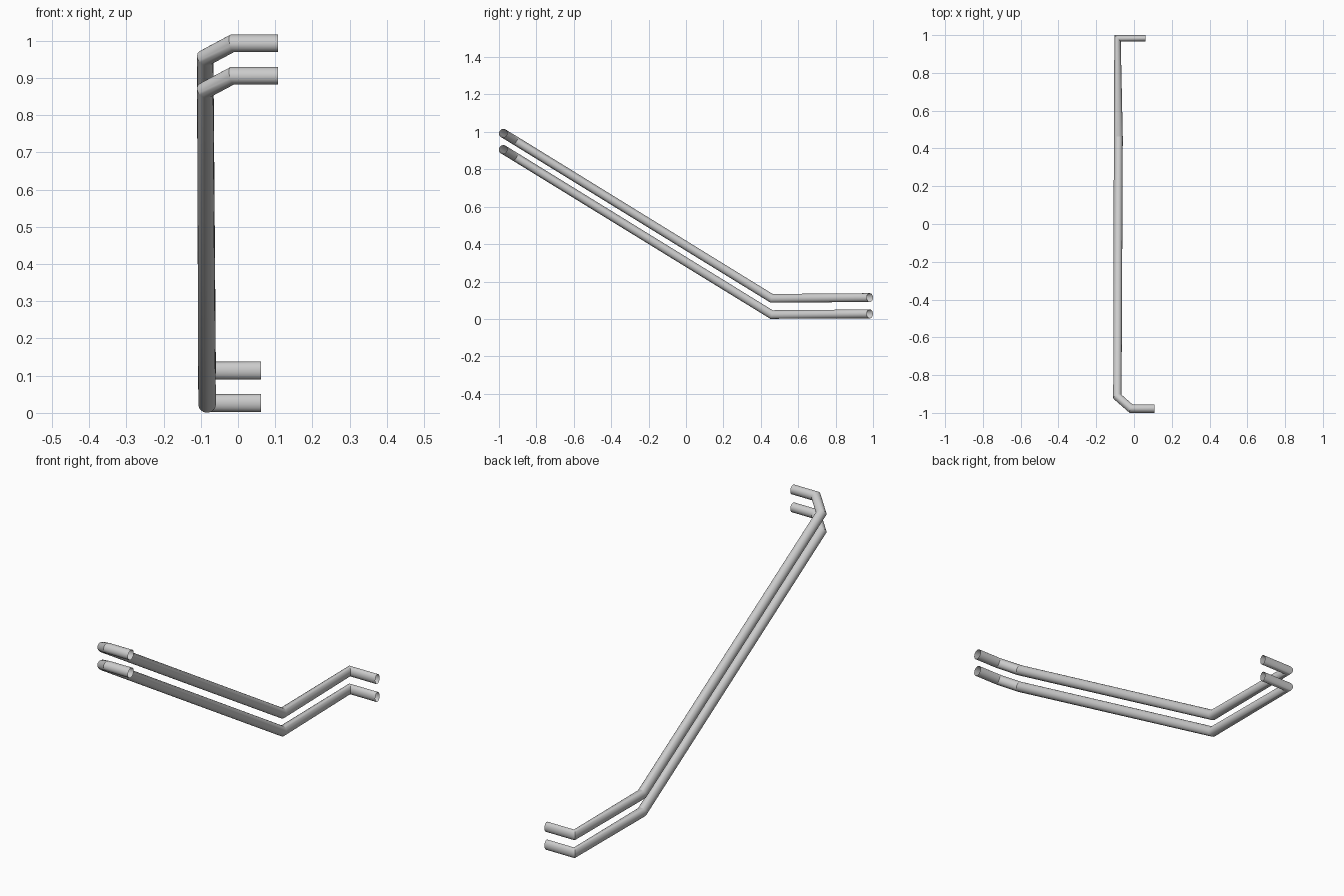
import bpy, bmesh, math
from mathutils import Vector

if "Cube" in bpy.data.objects:
    bpy.data.objects.remove(bpy.data.objects["Cube"])

R = 0.0238       # tube radius
SIDES = 20
GAP = 0.087      # vertical distance between the rails

# Centre line of the lower rail, from the low far end to the high near end
PATH = [Vector(p) for p in (
    (0.062, 0.983, 0.0268),
    (-0.087, 0.983, 0.0268),
    (-0.083, 0.457, 0.0235),
    (-0.088, -0.914, 0.867),
    (-0.015, -0.978, 0.906),
    (0.108, -0.978, 0.906),
)]


def corner_rings(path):
    """Circles lying in the bisecting plane of each bend, without twist."""
    dirs = [(b - a).normalized() for a, b in zip(path, path[1:])]
    normals = [(a + b).normalized() for a, b in zip(dirs, dirs[1:])]
    up = Vector((0, 0, 1))
    u = (up - normals[0] * up.dot(normals[0])).normalized()
    v = normals[0].cross(u)
    ring = []
    for i in range(SIDES):
        a = 2 * math.pi * i / SIDES
        ring.append((u * math.cos(a) + v * math.sin(a)) * R)
    rings = [ring]
    for n0, n1 in zip(normals, normals[1:]):
        q = n0.rotation_difference(n1)
        rings.append([q @ o for o in rings[-1]])
    # Square-cut ends keep the squeezed section of the neighbouring bend
    flat = lambda r: [Vector((0, o.y, o.z)) for o in r]
    return [flat(rings[0])] + rings + [flat(rings[-1])]


def make_rail(name, lift):
    bm = bmesh.new()
    loops = [[bm.verts.new(p + o + Vector((0, 0, lift))) for o in ring]
             for p, ring in zip(PATH, corner_rings(PATH))]
    # Open-ended tube
    for a, b in zip(loops, loops[1:]):
        for i in range(SIDES):
            j = (i + 1) % SIDES
            bm.faces.new((a[i], a[j], b[j], b[i]))
    bmesh.ops.recalc_face_normals(bm, faces=bm.faces)
    mesh = bpy.data.meshes.new(name)
    bm.to_mesh(mesh)
    bm.free()
    ob = bpy.data.objects.new(name, mesh)
    bpy.context.collection.objects.link(ob)
    bpy.ops.object.select_all(action='DESELECT')
    ob.select_set(True)
    bpy.context.view_layer.objects.active = ob
    bpy.ops.object.shade_smooth_by_angle(angle=math.radians(25))


# Two parallel bent handrail tubes
make_rail("lower_rail", 0)
make_rail("upper_rail", GAP)
